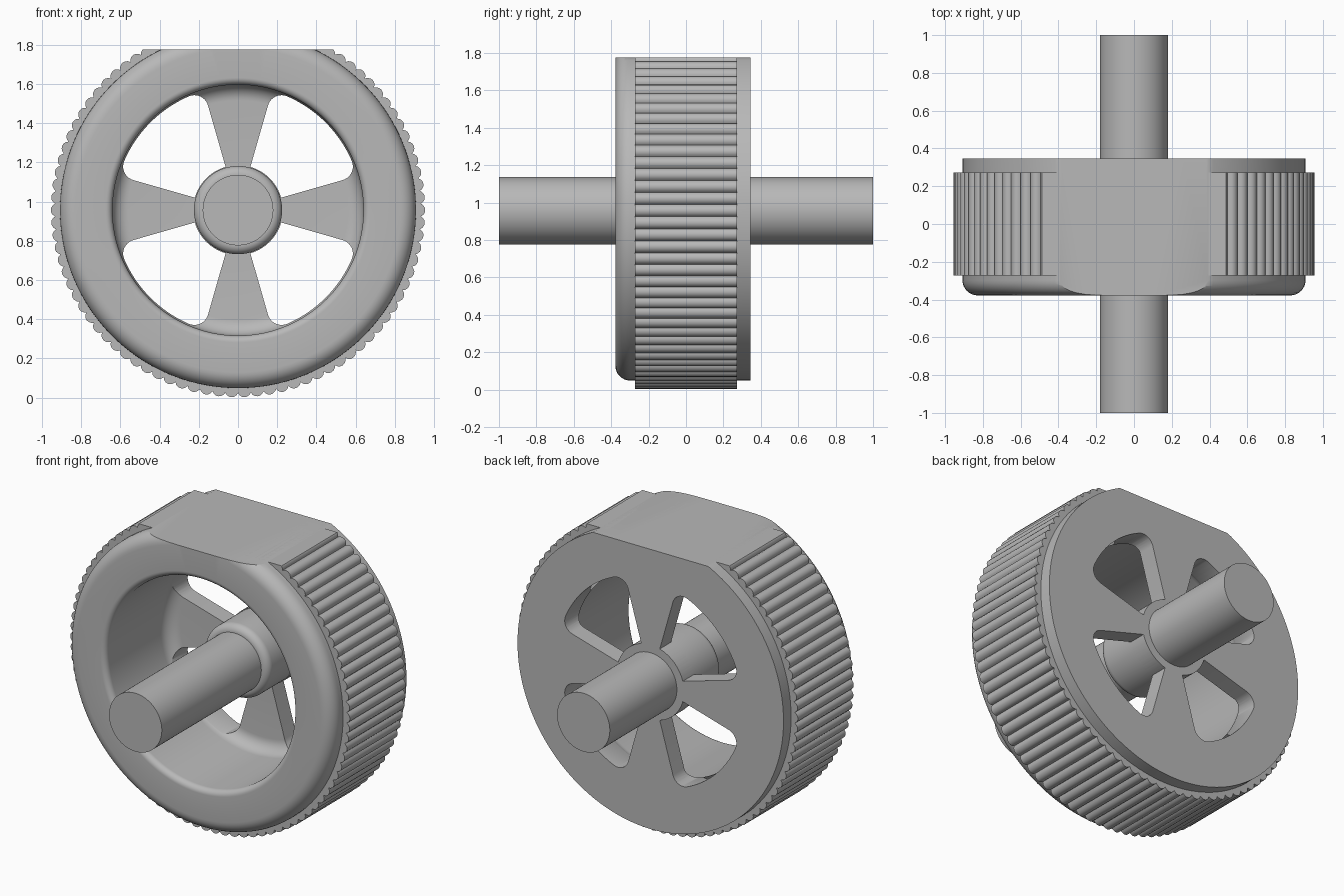
import bpy, bmesh, math
from math import sin, cos, pi, radians
from mathutils import Vector

old = bpy.data.objects.get("Cube")
if old:
    bpy.data.objects.remove(old, do_unlink=True)

CENTRE = 0.957            # height of the axle
FLAT = 1.775              # height of the flat on top
FRONT, BACK = -0.378, 0.346
RIM, OPENING, HUB, AXLE = 0.908, 0.64, 0.225, 0.18
WEB = 0.236               # front of the spokes

grey = bpy.data.materials.new("plain_grey")
grey.use_nodes = True
COLOUR = (0.48, 0.48, 0.48, 1)
grey.diffuse_color = COLOUR
grey.node_tree.nodes["Principled BSDF"].inputs["Base Color"].default_value = COLOUR


def arc(cx, cy, r, start, end, n=8):
    """Points along a circular arc, angles in degrees."""
    return [(cx + r * cos(radians(start + (end - start) * i / n)),
             cy + r * sin(radians(start + (end - start) * i / n))) for i in range(n + 1)]


def make(name, bm):
    bmesh.ops.recalc_face_normals(bm, faces=bm.faces)
    mesh = bpy.data.meshes.new(name)
    bm.to_mesh(mesh)
    bm.free()
    ob = bpy.data.objects.new(name, mesh)
    bpy.context.collection.objects.link(ob)
    mesh.materials.append(grey)
    return ob


def activate(ob):
    bpy.ops.object.select_all(action='DESELECT')
    ob.select_set(True)
    bpy.context.view_layer.objects.active = ob


def smooth(ob):
    activate(ob)
    bpy.ops.object.shade_smooth_by_angle(angle=radians(32))


def cut_flat(bm):
    """Slice off everything above the flat and close the cut."""
    cut = bmesh.ops.bisect_plane(bm, geom=bm.verts[:] + bm.edges[:] + bm.faces[:],
                                 plane_co=(0, 0, FLAT), plane_no=(0, 0, 1), clear_outer=True)
    edges = [e for e in cut["geom_cut"] if isinstance(e, bmesh.types.BMEdge)]
    bmesh.ops.holes_fill(bm, edges=edges, sides=0)


def revolve(profile, steps):
    """Turn a closed (radius, y) profile around the axle."""
    bm = bmesh.new()
    vs = [bm.verts.new((r, y, CENTRE)) for r, y in profile]
    edges = [bm.edges.new((vs[i - 1], vs[i])) for i in range(len(vs))]
    bmesh.ops.spin(bm, geom=vs + edges, cent=(0, 0, CENTRE), axis=(0, 1, 0),
                   angle=2 * pi, steps=steps)
    bmesh.ops.remove_doubles(bm, verts=bm.verts, dist=1e-4)
    return bm


# Wheel body: rim, web and hub in one turned profile
profile = [(0.1, BACK), (RIM, BACK)]
profile += arc(RIM - 0.08, FRONT + 0.08, 0.08, 0, -90)
profile += arc(OPENING + 0.035, FRONT + 0.035, 0.035, 270, 180)
profile += arc(OPENING - 0.08, WEB - 0.08, 0.08, 0, 90)
profile += [(HUB, WEB)]
profile += arc(HUB - 0.045, 0.015, 0.045, 0, -90)
profile += [(0.1, -0.03)]
bm = revolve(profile, 144)
cut_flat(bm)
body = make("wheel_body", bm)

# Four windows between the spokes, with rounded outer corners
SIDE, OUTER, INNER, ROUND = 16, 0.632, HUB + 0.004, 0.072
lean = math.degrees(math.asin(ROUND / (OUTER - ROUND)))
bm = bmesh.new()
for k in range(4):
    lo, hi = 90 * k + SIDE, 90 * (k + 1) - SIDE
    outline = arc(0, 0, INNER, hi, lo, 16)
    for a, start, end in ((lo + lean, lo - 90, lo + lean), (hi - lean, hi - lean, hi + 90)):
        d = OUTER - ROUND
        outline += arc(d * cos(radians(a)), d * sin(radians(a)), ROUND, start, end, 10)
        if a == lo + lean:
            outline += arc(0, 0, OUTER, a, hi - lean, 20)[1:-1]
    face = bm.faces.new([bm.verts.new((x, 0.12, CENTRE + z)) for x, z in outline])
    ext = bmesh.ops.extrude_face_region(bm, geom=[face])
    moved = [v for v in ext["geom"] if isinstance(v, bmesh.types.BMVert)]
    bmesh.ops.translate(bm, verts=moved, vec=Vector((0, 0.4, 0)))
cutter = make("window_cutter", bm)
cutter.hide_render = True
mod = body.modifiers.new("windows", 'BOOLEAN')
mod.operation = 'DIFFERENCE'
mod.solver = 'EXACT'
mod.object = cutter
activate(body)
bpy.ops.object.modifier_apply(modifier=mod.name)
bpy.data.objects.remove(cutter, do_unlink=True)
smooth(body)

# Ridged grip band around the rim
RIDGES, HALF, BUMP, SPREAD = 90, 0.272, 0.034, 70
ring = []
for k in range(RIDGES):
    turn = 2 * pi * k / RIDGES
    for r, t in arc(0.921, 0, BUMP, -SPREAD, SPREAD, 6)[:-1]:
        ring.append((r * cos(turn) - t * sin(turn), r * sin(turn) + t * cos(turn)))
bm = bmesh.new()
loops = []
for y, inner in ((-HALF, True), (-HALF, False), (HALF, False), (HALF, True)):
    loop = []
    for x, z in ring:
        s = 0.78 / math.hypot(x, z) if inner else 1
        loop.append(bm.verts.new((x * s, y, CENTRE + z * s)))
    loops.append(loop)
for a, b in zip(loops, loops[1:] + loops[:1]):
    for i in range(len(ring)):
        bm.faces.new((a[i - 1], a[i], b[i], b[i - 1]))
cut_flat(bm)
smooth(make("grip_band", bm))

# Axle running right through the hub
bpy.ops.mesh.primitive_cylinder_add(vertices=96, radius=AXLE, depth=2,
                                    location=(0, 0, CENTRE), rotation=(pi / 2, 0, 0))
axle = bpy.context.object
axle.name = "axle"
axle.data.materials.append(grey)
smooth(axle)
